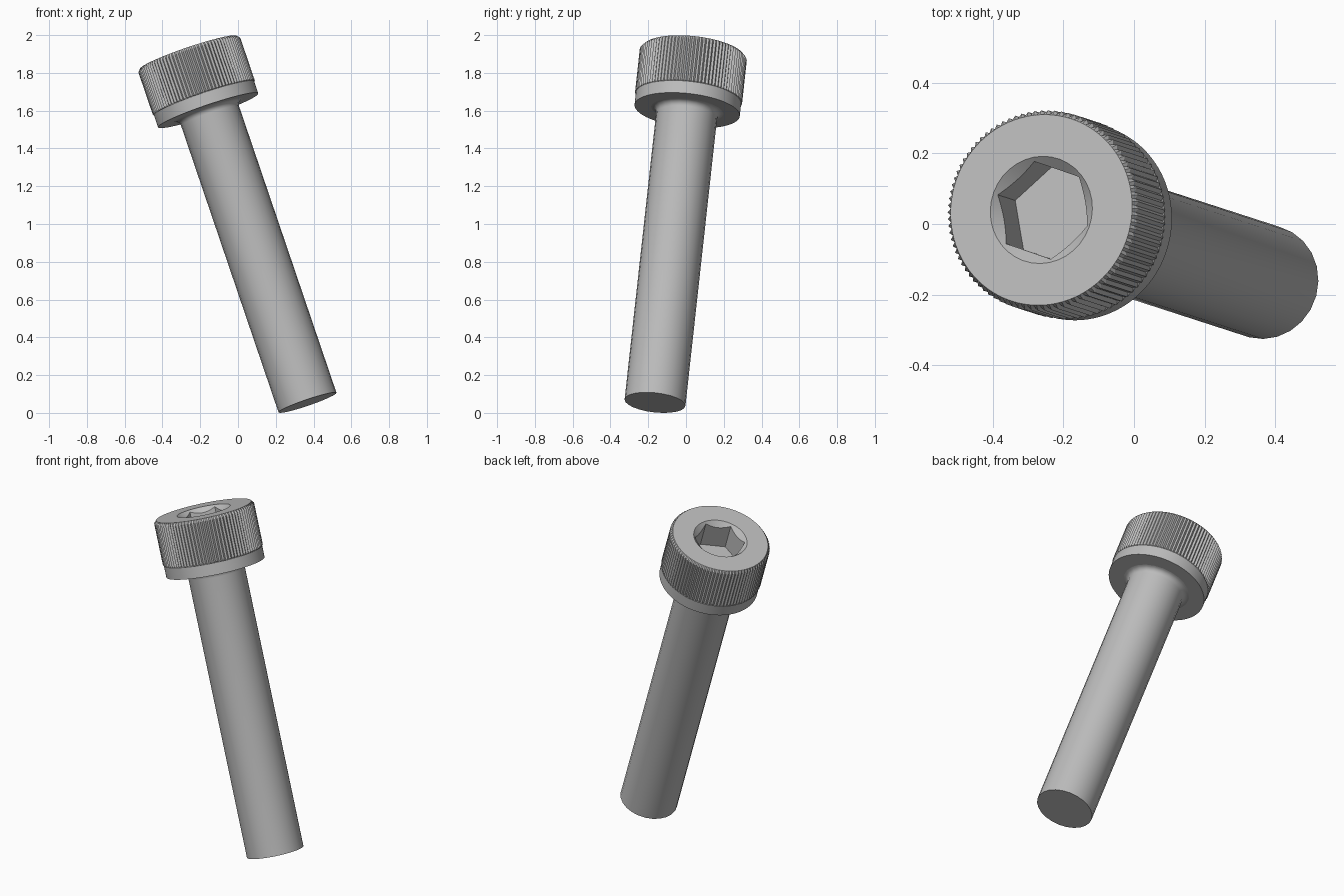
import bpy, bmesh, math
from mathutils import Matrix, Vector

if "Cube" in bpy.data.objects:
    bpy.data.objects.remove(bpy.data.objects["Cube"])

# Bolt placement: base centre and tilted axis
BASE = Vector((0.368, -0.164, 0.0545))
AXIS = Vector((-0.34, 0.11, 1.0)).normalized()
LENGTH, HEAD = 1.968, 0.325
UNDER = LENGTH - HEAD
RIDGES = 90

steel = bpy.data.materials.new("grey_steel")
steel.use_nodes = True
steel.diffuse_color = (0.5, 0.5, 0.5, 1)
steel.node_tree.nodes["Principled BSDF"].inputs["Base Color"].default_value = (0.5, 0.5, 0.5, 1)


def lathe(name, profile, sides, phase=0.0):
    """Stack rings of (radius, height, groove depth) and cap both ends."""
    bm = bmesh.new()
    rings = []
    for radius, height, groove in profile:
        ring = []
        for i in range(sides):
            a = phase + math.tau * i / sides
            r = radius - groove * (i % 2)
            ring.append(bm.verts.new((r * math.cos(a), r * math.sin(a), height)))
        rings.append(ring)
    for low, high in zip(rings, rings[1:]):
        for i in range(sides):
            j = (i + 1) % sides
            bm.faces.new((low[i], low[j], high[j], high[i]))
    bm.faces.new(rings[0][::-1])
    bm.faces.new(rings[-1])
    mesh = bpy.data.meshes.new(name)
    bm.to_mesh(mesh)
    bm.free()
    mesh.materials.append(steel)
    obj = bpy.data.objects.new(name, mesh)
    bpy.context.collection.objects.link(obj)
    return obj


def activate(obj):
    bpy.ops.object.select_all(action="DESELECT")
    obj.select_set(True)
    bpy.context.view_layer.objects.active = obj


def carve(target, cutter):
    cutter.hide_render = True
    mod = target.modifiers.new("cut", "BOOLEAN")
    mod.object = cutter
    mod.operation = "DIFFERENCE"
    mod.solver = "EXACT"
    activate(target)
    bpy.ops.object.modifier_apply(modifier=mod.name)
    bpy.data.objects.remove(cutter)


# Shank with a small fillet under the head
FILLET = 0.031
shank_profile = [(0.162, 0, 0)]
for k in range(6):
    t = math.pi / 2 * k / 5
    shank_profile.append((0.162 + FILLET * (1 - math.cos(t)),
                          UNDER - FILLET * (1 - math.sin(t)), 0))
shank_profile.append((0.15, UNDER + 0.05, 0))
shank = lathe("shank", shank_profile, 24)

# Head: plain collar, knurled band, chamfered rim
head = lathe("knurled_head", [
    (0.280, UNDER, 0),
    (0.280, UNDER + 0.068, 0),
    (0.285, UNDER + 0.072, 0.009),
    (0.285, LENGTH - 0.015, 0.009),
    (0.271, LENGTH, 0),
], RIDGES * 2)

# Hexagonal socket with a conical lead-in
carve(head, lathe("hex_cutter", [(0.142, LENGTH - 0.164, 0), (0.142, LENGTH + 0.1, 0)],
                  6, math.radians(41)))
carve(head, lathe("lead_in_cutter", [(0.1, LENGTH - 0.0525, 0), (0.1625, LENGTH + 0.01, 0)], 36))

# Tilt into place and shade
place = Matrix.Translation(BASE) @ Vector((0, 0, 1)).rotation_difference(AXIS).to_matrix().to_4x4()
for obj in (shank, head):
    obj.data.transform(place)
    activate(obj)
    bpy.ops.object.shade_smooth_by_angle(angle=math.radians(30))
